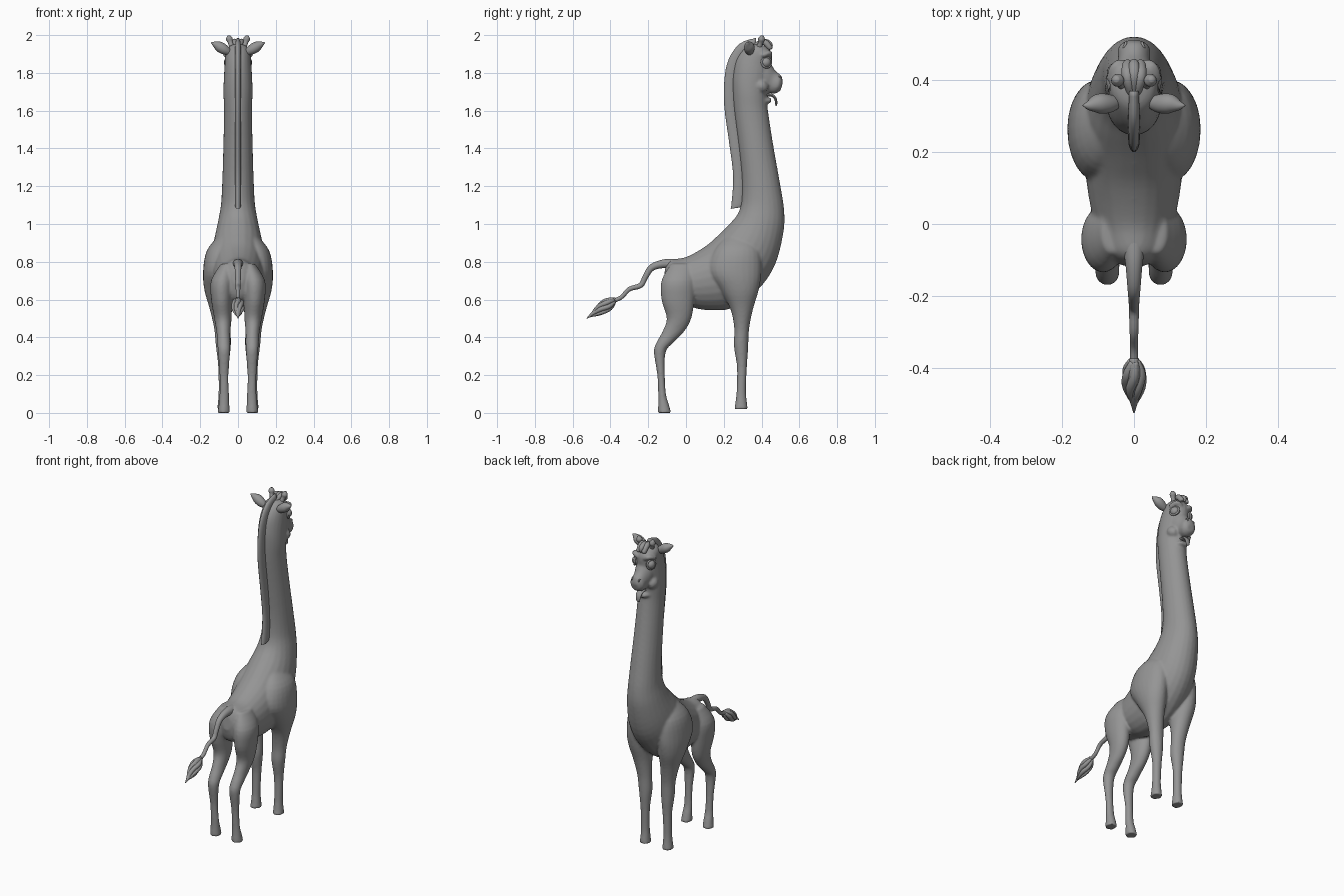
import bpy, bmesh, math
from mathutils import Vector

cube = bpy.data.objects.get("Cube")
if cube:
    bpy.data.objects.remove(cube)

SIDES = 24
STEPS = 4

hide_grey = bpy.data.materials.new("hide_grey")
hide_grey.use_nodes = True
grey = (.3, .3, .3, 1)
hide_grey.diffuse_color = grey
hide_grey.node_tree.nodes["Principled BSDF"].inputs["Base Color"].default_value = grey


def smooth_rows(rows):
    """Catmull-Rom interpolation of equal-length rows of numbers."""
    result = []
    last = len(rows) - 1
    for i in range(last):
        before, start, end, after = (rows[max(i - 1, 0)], rows[i], rows[i + 1], rows[min(i + 2, last)])
        for step in range(STEPS):
            t = step / STEPS
            result.append([b + (c - a) * t / 2 + (a - b * 5 / 2 + c * 2 - d / 2) * t * t
                           + (b * 3 - a - c * 3 + d) * t ** 3 / 2
                           for a, b, c, d in zip(before, start, end, after)])
    result.append(list(rows[-1]))
    return result


def slab(sections):
    """Elliptical rings spanning two points of the side profile: x, y, z, y, z, half width."""
    rings = []
    for x, back_y, back_z, front_y, front_z, width in smooth_rows(sections):
        back, front = Vector((x, back_y, back_z)), Vector((x, front_y, front_z))
        rings.append(((back + front) / 2, (front - back) / 2, Vector((width, 0, 0))))
    return rings


def column(sections):
    """Level rings for a leg: height, rear y, front y, centre x, half width."""
    return slab([(x, rear, z, front, z, width) for z, rear, front, x, width in sections])


def tube(points):
    """Round rings along a path: x, y, z, radius."""
    rows = smooth_rows(points)
    centres = [Vector(row[:3]) for row in rows]
    rings = []
    for i, row in enumerate(rows):
        tangent = centres[min(i + 1, len(rows) - 1)] - centres[max(i - 1, 0)]
        side = tangent.orthogonal() if abs(tangent.x) > tangent.length * .8 else tangent.cross(Vector((1, 0, 0)))
        side.normalize()
        rings.append((centres[i], side * row[3], tangent.normalized().cross(side) * row[3]))
    return rings


def skin(bm, rings, flip):
    loops = []
    for centre, u, v in rings:
        loop = []
        for k in range(SIDES):
            angle = math.tau * k / SIDES
            point = centre + u * math.cos(angle) + v * math.sin(angle)
            point.x *= flip
            loop.append(bm.verts.new(point))
        loops.append(loop)
    faces = [bm.faces.new(loops[0]), bm.faces.new(loops[-1])]
    for low, high in zip(loops, loops[1:]):
        for k in range(SIDES):
            n = (k + 1) % SIDES
            faces.append(bm.faces.new((low[k], low[n], high[n], high[k])))
    bmesh.ops.recalc_face_normals(bm, faces=faces)


def make(name, singles=(), pairs=()):
    bm = bmesh.new()
    for rings in singles:
        skin(bm, rings, 1)
    for rings in pairs:
        skin(bm, rings, 1)
        skin(bm, rings, -1)
    mesh = bpy.data.meshes.new(name)
    bm.to_mesh(mesh)
    bm.free()
    mesh.materials.append(hide_grey)
    mesh.shade_smooth()
    part = bpy.data.objects.new(name, mesh)
    bpy.context.collection.objects.link(part)
    return part


# Torso and neck, from rump to crown
trunk = slab([
    (0, -.11, .77, -.12, .68, .03), (0, -.08, .81, -.09, .6, .08),
    (0, 0, .825, 0, .57, .11), (0, .1, .88, .1, .545, .13),
    (0, .17, .94, .25, .555, .14), (0, .23, 1, .38, .65, .14),
    (0, .265, 1.04, .47, .78, .125), (0, .285, 1.08, .515, .95, .105),
    (0, .295, 1.14, .52, 1.07, .09), (0, .295, 1.25, .497, 1.22, .083),
    (0, .28, 1.4, .465, 1.4, .078), (0, .255, 1.6, .437, 1.58, .074),
    (0, .247, 1.72, .43, 1.66, .077), (0, .25, 1.8, .44, 1.75, .075),
    (0, .27, 1.88, .45, 1.82, .07), (0, .32, 1.94, .455, 1.9, .063),
    (0, .37, 1.955, .43, 1.94, .03)])

# Muzzle and open lower jaw
muzzle = slab([
    (0, .38, 1.92, .36, 1.72, .06), (0, .44, 1.86, .4, 1.7, .056),
    (0, .475, 1.81, .43, 1.695, .045), (0, .505, 1.785, .47, 1.69, .045),
    (0, .513, 1.75, .5, 1.705, .025)])
jaw = slab([
    (0, .36, 1.72, .36, 1.62, .06), (0, .41, 1.675, .41, 1.63, .045),
    (0, .45, 1.668, .45, 1.642, .025)])
cheek = tube([(.04, .37, 1.76, .02), (.045, .4, 1.73, .035), (.04, .43, 1.72, .02)])
brow = tube([(.02, .445, 1.89, .012), (.05, .44, 1.905, .015), (.07, .4, 1.89, .01)])

# Legs with broad shoulders and thighs
front_leg = column([
    (.94, .22, .34, .07, .03), (.86, .15, .39, .095, .07),
    (.75, .12, .4, .105, .08), (.65, .18, .385, .105, .073),
    (.55, .235, .355, .095, .055), (.45, .255, .335, .083, .044),
    (.37, .253, .33, .078, .041), (.32, .258, .328, .077, .036),
    (.24, .27, .322, .077, .028), (.12, .268, .318, .078, .025),
    (.06, .262, .322, .078, .028), (.02, .255, .328, .079, .032)])
hind_leg = column([
    (.79, -.08, .04, .06, .03), (.7, -.13, .05, .083, .06),
    (.6, -.13, .045, .086, .056), (.5, -.102, .028, .08, .046),
    (.43, -.125, -.01, .077, .037), (.37, -.158, -.07, .075, .035),
    (.32, -.17, -.108, .074, .032), (.2, -.152, -.112, .074, .024),
    (.1, -.147, -.106, .073, .025), (.05, -.147, -.092, .074, .028),
    (0, -.149, -.078, .075, .033)])

# Fuse the skin into one soft surface
body = make("body", [trunk, muzzle, jaw], [front_leg, hind_leg, cheek, brow])
remesh = body.modifiers.new("fuse", 'REMESH')
remesh.mode = 'VOXEL'
remesh.voxel_size = .007
remesh.use_smooth_shade = True
soften = body.modifiers.new("soften", 'SMOOTH')
soften.factor = .5
soften.iterations = 6

# Mane along the back of the neck
make("mane", [slab([
    (0, .235, 1.08, .3, 1.09, .012), (0, .24, 1.1, .31, 1.12, .016),
    (0, .25, 1.25, .31, 1.25, .016), (0, .23, 1.42, .3, 1.42, .016),
    (0, .203, 1.62, .27, 1.62, .016), (0, .203, 1.76, .27, 1.74, .016),
    (0, .225, 1.87, .29, 1.83, .016), (0, .285, 1.955, .32, 1.91, .016),
    (0, .37, 1.985, .37, 1.935, .013)])])

# Ears and horns
make("ears", pairs=[tube([
    (.04, .34, 1.905, .014), (.07, .335, 1.922, .026),
    (.1, .335, 1.94, .027), (.125, .33, 1.953, .014), (.142, .33, 1.96, .002)])])
make("horns", pairs=[tube([
    (.03, .385, 1.93, .015), (.04, .395, 1.96, .013),
    (.046, .4, 1.98, .018), (.05, .403, 1.997, .008)])])

# Forelock of three short curls
make("forelock", [tube([
    (x / 3, .36, 1.94, .012), (x, .41, 1.965, .016),
    (x, .445, 1.95 - abs(x), .014), (x, .45, 1.925, .004)])
    for x in (-.018, 0, .018)])

# Tongue hanging from the mouth
make("tongue", [slab([
    (0, .41, 1.69, .41, 1.675, .02), (0, .455, 1.69, .45, 1.675, .02),
    (0, .48, 1.665, .467, 1.66, .018), (0, .483, 1.635, .473, 1.63, .012),
    (0, .477, 1.625, .473, 1.625, .004)])])

# Eyes with raised lids, and nostrils
for side, label in ((1, "left"), (-1, "right")):
    outward = Vector((side, .45, .1)).normalized()
    centre = Vector((side * .047, .422, 1.855))
    bpy.ops.mesh.primitive_uv_sphere_add(segments=SIDES, ring_count=SIDES // 2, radius=.028, location=centre)
    eye = bpy.context.object
    eye.name = label + "_eye"
    bpy.ops.mesh.primitive_torus_add(major_radius=.027, minor_radius=.006, major_segments=SIDES, minor_segments=8,
                                     location=centre + outward * .009,
                                     rotation=outward.to_track_quat('Z', 'Y').to_euler())
    lid = bpy.context.object
    lid.name = label + "_eyelid"
    bpy.ops.mesh.primitive_torus_add(major_radius=.008, minor_radius=.004, major_segments=SIDES, minor_segments=8,
                                     location=(side * .026, .497, 1.772),
                                     rotation=outward.to_track_quat('Z', 'Y').to_euler())
    nostril = bpy.context.object
    nostril.name = label + "_nostril"
    for part in (eye, lid, nostril):
        part.data.materials.append(hide_grey)
        part.data.shade_smooth()

# Wavy tail
make("tail", [tube([
    (0, -.04, .78, .035), (0, -.11, .79, .024), (0, -.18, .77, .018),
    (0, -.215, .72, .015), (0, -.24, .675, .014), (0, -.3, .655, .012),
    (0, -.345, .61, .011), (0, -.4, .59, .012)])])

# Tail tuft of twisted locks around a core
locks = [tube([
    (0, -.37, .6, .01), (0, -.41, .585, .022), (0, -.46, .55, .02), (0, -.525, .5, .002)])]
along = Vector((0, -.83, -.56))
across = Vector((0, -.56, .83))
for i in range(6):
    path = []
    for distance, spread, radius in ((0, .008, .008), (.04, .022, .013), (.09, .02, .012), (.15, .003, .003)):
        angle = math.tau * i / 6 + distance * 12
        spot = Vector((0, -.38, .597)) + along * distance + across * spread * math.sin(angle)
        path.append((spread * math.cos(angle), spot.y, spot.z, radius))
    locks.append(tube(path))
make("tail_tuft", locks)
